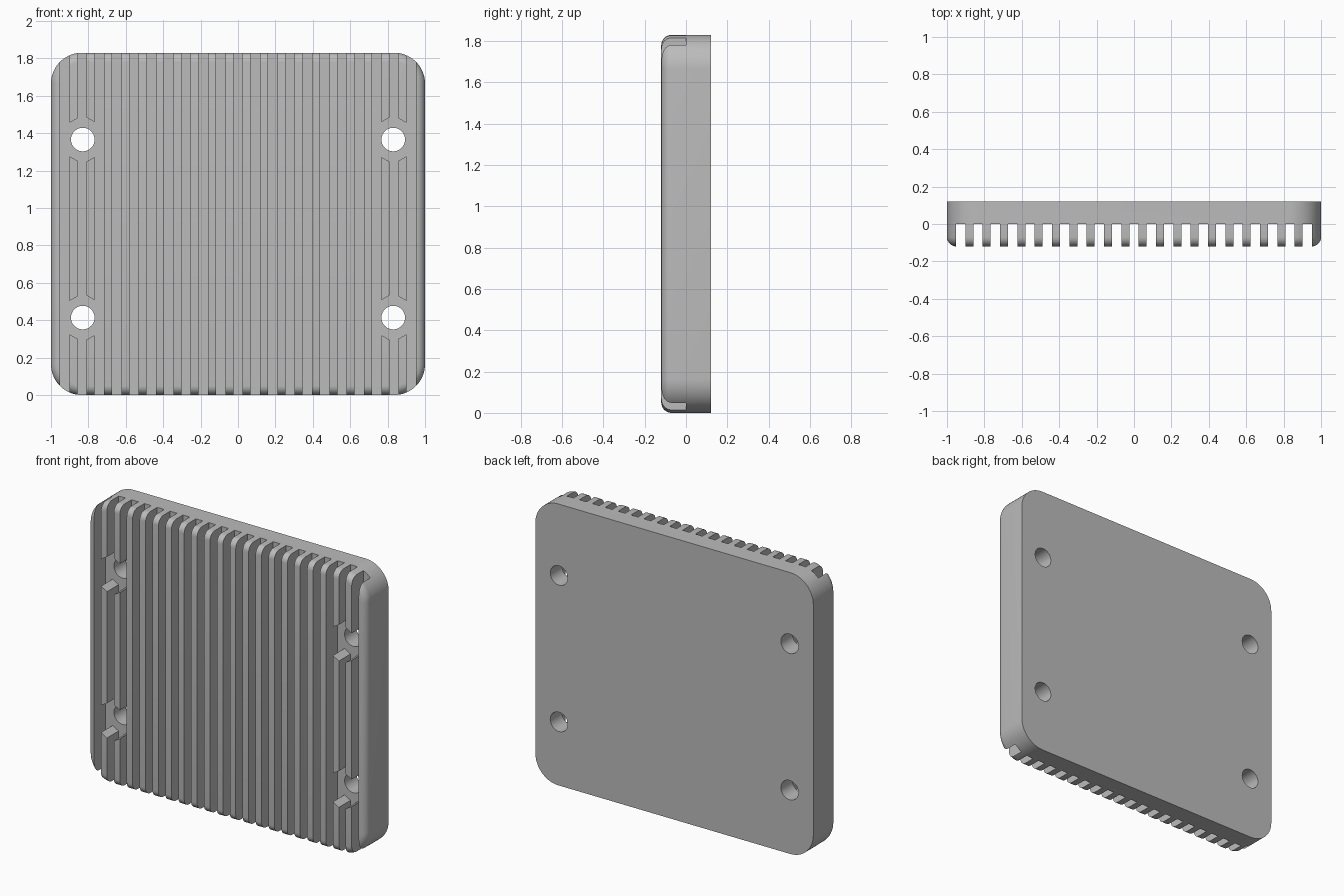
import bpy
import bmesh
import math
from mathutils import Matrix, Vector

if "Cube" in bpy.data.objects:
    bpy.data.objects.remove(bpy.data.objects["Cube"])

HEIGHT = 1.83
HALF_DEPTH = 0.12
CORNER = 0.165
FRONT_ROUND = 0.05
PITCH = 0.0927
SLOT = 0.05
HOLES = [(x, z) for x in (-0.83, 0.83) for z in (0.414, 1.366)]

metal = bpy.data.materials.new("Grey metal")
metal.use_nodes = True
grey = (0.5, 0.5, 0.5, 1)
metal.diffuse_color = grey
metal.node_tree.nodes["Principled BSDF"].inputs["Base Color"].default_value = grey


def make_object(name, bm):
    bmesh.ops.recalc_face_normals(bm, faces=bm.faces[:])
    mesh = bpy.data.meshes.new(name)
    bm.to_mesh(mesh)
    bm.free()
    mesh.materials.append(metal)
    obj = bpy.data.objects.new(name, mesh)
    bpy.context.collection.objects.link(obj)
    return obj


def cylinders(name, sides, radius, y0, y1):
    """One prism along y at each mounting hole."""
    bm = bmesh.new()
    for x, z in HOLES:
        place = Matrix.Translation((x, (y0 + y1) / 2, z)) @ Matrix.Rotation(math.pi / 2, 4, 'X')
        bmesh.ops.create_cone(bm, cap_ends=True, segments=sides, radius1=radius,
                              radius2=radius, depth=y1 - y0, matrix=place)
    return make_object(name, bm)


# Rounded block with softened front rim
bm = bmesh.new()
outline = []
steps = 14
centres = [(1, 1), (-1, 1), (-1, -1), (1, -1)]
for i, (sx, sz) in enumerate(centres):
    for k in range(steps + 1):
        a = math.pi / 2 * (i + k / steps)
        outline.append(bm.verts.new((sx * (1 - CORNER) + CORNER * math.cos(a), HALF_DEPTH,
                                     HEIGHT / 2 + sz * (HEIGHT / 2 - CORNER) + CORNER * math.sin(a))))
back = bm.faces.new(outline)
front = bmesh.ops.extrude_face_region(bm, geom=[back], use_keep_orig=True)["geom"]
bmesh.ops.translate(bm, vec=Vector((0, -2 * HALF_DEPTH, 0)),
                    verts=[g for g in front if isinstance(g, bmesh.types.BMVert)])
bmesh.ops.recalc_face_normals(bm, faces=bm.faces[:])
rim = [e for e in bm.edges if all(v.co.y < 0 for v in e.verts)]
bmesh.ops.bevel(bm, geom=rim, offset=FRONT_ROUND, segments=8, profile=0.5, affect='EDGES')
heat_sink = make_object("heat_sink", bm)

# Slots between the fins
bm = bmesh.new()
for i in range(-10, 11):
    size = Matrix.Diagonal((SLOT, 0.3, HEIGHT + 0.4, 1))
    bmesh.ops.create_cube(bm, size=1,
                          matrix=Matrix.Translation((i * PITCH, -0.15, HEIGHT / 2)) @ size)
slots = make_object("slot_cutter", bm)

# Hexagonal clearances and round through holes
pockets = cylinders("clearance_cutter", 6, 0.13, -0.3, 0)
holes = cylinders("hole_cutter", 48, 0.063, -0.3, 0.3)

bpy.context.view_layer.objects.active = heat_sink
for cutter in (slots, pockets, holes):
    cut = heat_sink.modifiers.new(cutter.name, 'BOOLEAN')
    cut.operation = 'DIFFERENCE'
    cut.solver = 'EXACT'
    cut.object = cutter
    bpy.ops.object.modifier_apply(modifier=cut.name)
    bpy.data.objects.remove(cutter)

bpy.ops.object.select_all(action='DESELECT')
heat_sink.select_set(True)
bpy.ops.object.shade_smooth_by_angle(angle=math.radians(30))
